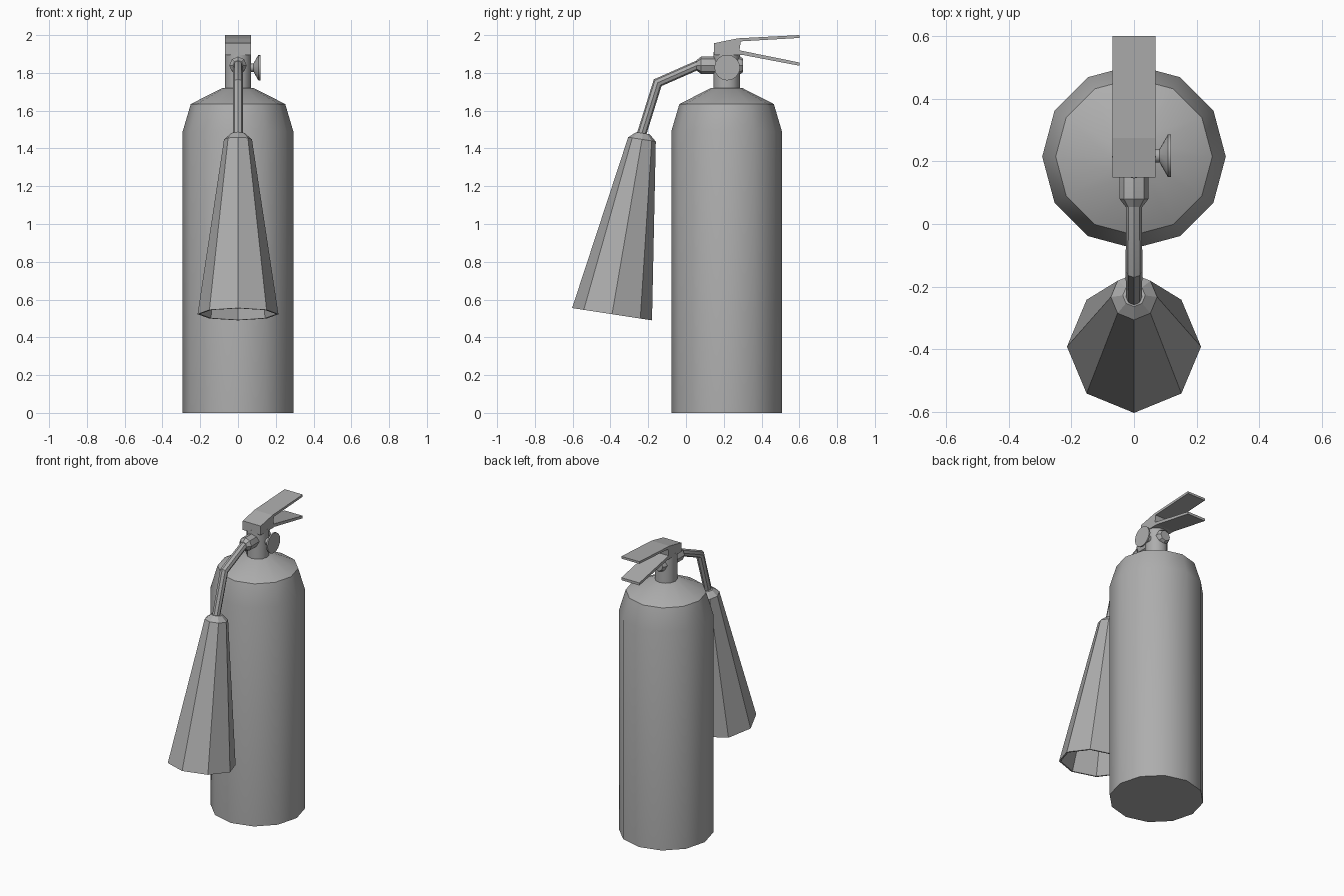
import bpy, bmesh, math
from mathutils import Vector

if "Cube" in bpy.data.objects:
    bpy.data.objects.remove(bpy.data.objects["Cube"], do_unlink=True)

grey = bpy.data.materials.new("plain grey")
grey.use_nodes = True
GREY = (0.42, 0.42, 0.42, 1)
grey.diffuse_color = GREY
grey.node_tree.nodes["Principled BSDF"].inputs["Base Color"].default_value = GREY

CY = 0.215  # tank axis position in y


def finish(name, bm, angle=35):
    bmesh.ops.recalc_face_normals(bm, faces=bm.faces)
    mesh = bpy.data.meshes.new(name)
    bm.to_mesh(mesh)
    bm.free()
    mesh.materials.append(grey)
    obj = bpy.data.objects.new(name, mesh)
    bpy.context.collection.objects.link(obj)
    bpy.ops.object.select_all(action='DESELECT')
    obj.select_set(True)
    bpy.context.view_layer.objects.active = obj
    bpy.ops.object.shade_smooth_by_angle(angle=math.radians(angle))
    return obj


def loft(name, rings, sides, side_axis=(1, 0, 0), phase=0.0, angle=35):
    """Skin a row of rings, each (centre, axis, radius), and cap both ends."""
    bm = bmesh.new()
    loops = []
    for centre, axis, radius in rings:
        u = Vector(side_axis)
        v = Vector(axis).normalized().cross(u)
        turn = [phase + math.tau * i / sides for i in range(sides)]
        loops.append([bm.verts.new(Vector(centre) + radius * (math.cos(a) * u + math.sin(a) * v))
                      for a in turn])
    for a, b in zip(loops, loops[1:]):
        for i in range(sides):
            j = (i + 1) % sides
            bm.faces.new((a[i], a[j], b[j], b[i]))
    bm.faces.new(loops[0])
    bm.faces.new(loops[-1])
    return finish(name, bm, angle)


def plate(name, profile, half_width):
    """Extrude a (y, z) side profile across x."""
    bm = bmesh.new()
    face = bm.faces.new([bm.verts.new((-half_width, y, z)) for y, z in profile])
    out = bmesh.ops.extrude_face_region(bm, geom=[face])
    verts = [g for g in out["geom"] if isinstance(g, bmesh.types.BMVert)]
    bmesh.ops.translate(bm, verts=verts, vec=(2 * half_width, 0, 0))
    return finish(name, bm, 5)


# Tank and valve neck
UP = (0, 0, 1)
loft("tank", [((0, CY, z), UP, r) for z, r in
              ((0, 0.293), (1.49, 0.293), (1.635, 0.25), (1.72, 0.083))], 12)
loft("valve_neck", [((0, CY, z), UP, 0.07) for z in (1.70, 1.91)], 12)

# Head block with the upper lever, and the carrying handle below it
plate("upper_lever", [(0.148, 1.895), (0.148, 1.957), (0.275, 1.983), (0.6, 2.0),
                      (0.6, 1.985), (0.29, 1.967), (0.28, 1.895)], 0.068)
plate("carry_handle", [(0.27, 1.895), (0.27, 1.922), (0.6, 1.855), (0.6, 1.838),
                       (0.30, 1.895)], 0.068)

# Pressure gauge on the left side
loft("gauge", [((x, CY + 0.003, 1.828), (1, 0, 0), r) for x, r in
               ((0.05, 0.022), (0.082, 0.022), (0.108, 0.068), (0.118, 0.068))],
     16, side_axis=(0, 1, 0), angle=25)

# Hose fitting running through the neck
loft("hose_fitting", [((0, y, 1.84), (0, 1, 0), r) for y, r in
                      ((0.055, 0.027), (0.08, 0.046), (0.288, 0.046), (0.302, 0.036))], 8)

# Bent hose
loft("hose", [((0, 0.09, 1.842), (0, -1, -0.1), 0.025),
              ((0, 0.055, 1.838), (0, -1, -0.25), 0.025),
              ((0, -0.15, 1.748), (0, -0.65, -0.75), 0.027),
              ((0, -0.24, 1.46), (0, -0.28, -0.96), 0.025)], 8)

# Hollow discharge horn: outside skin, rim, then inside skin
top, mouth = Vector((0, -0.233, 1.448)), Vector((0, -0.3915, 0.5225))
tilt = (0, -0.152, -0.988)
loft("discharge_horn", [(top - 0.033 * Vector(tilt), tilt, 0.036),
                        (top, tilt, 0.074),
                        (mouth, tilt, 0.214),
                        (mouth, tilt, 0.203),
                        (top.lerp(mouth, 0.02), tilt, 0.064)], 8, angle=20)
